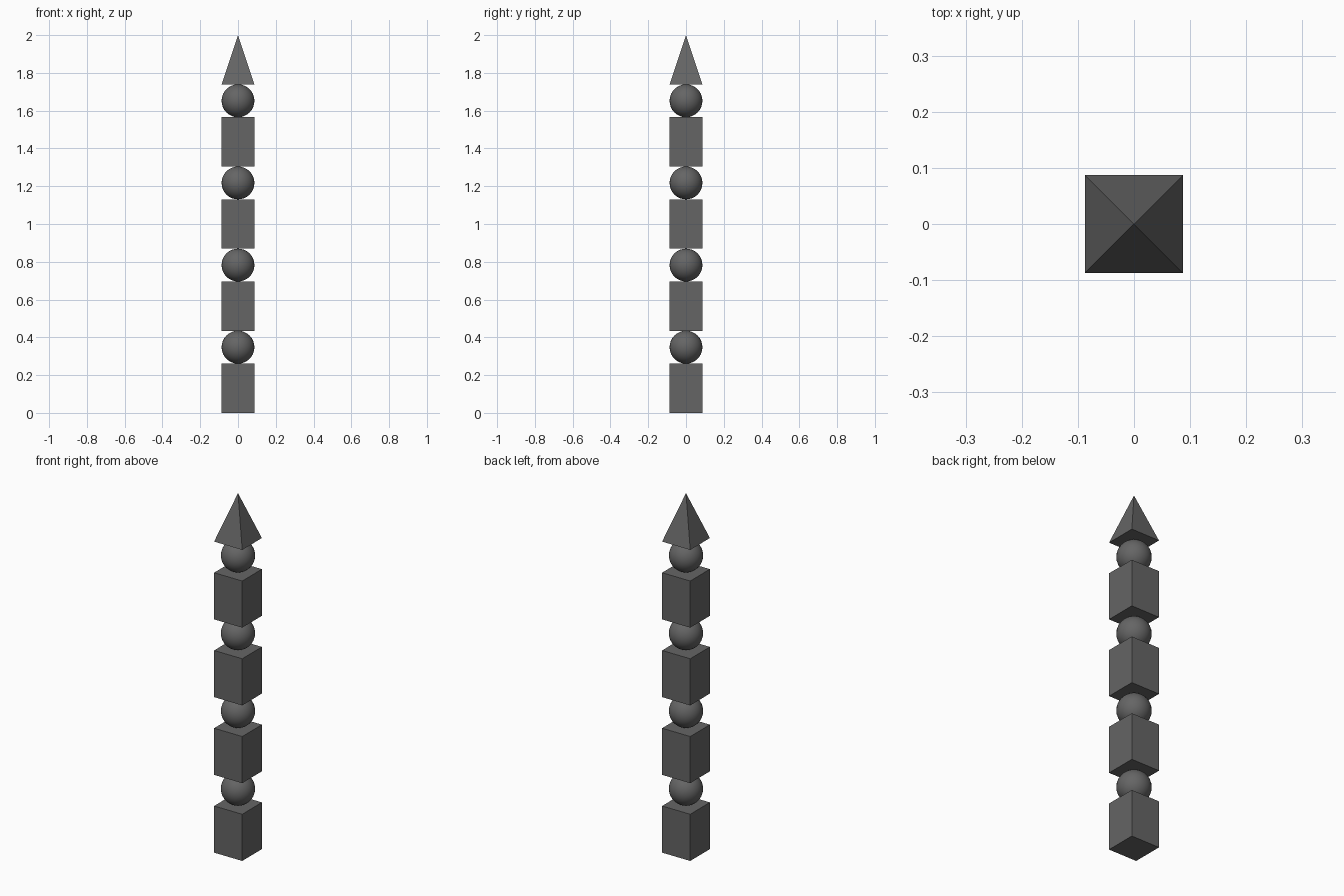
import bpy
import math

if "Cube" in bpy.data.objects:
    bpy.data.objects.remove(bpy.data.objects["Cube"])

U = 2 / 11.5          # width of every part
BLOCK_H = 1.5 * U     # block and spire height
PITCH = BLOCK_H + U   # one block plus one ball

grey = bpy.data.materials.new("dark grey")
grey.diffuse_color = (0.13, 0.13, 0.13, 1)
grey.use_nodes = True
grey.node_tree.nodes["Principled BSDF"].inputs["Base Color"].default_value = grey.diffuse_color


def finish(name):
    ob = bpy.context.object
    ob.name = name
    ob.data.materials.append(grey)
    return ob


# Alternating blocks and balls
for i in range(4):
    z = i * PITCH
    bpy.ops.mesh.primitive_cube_add(size=1, location=(0, 0, z + BLOCK_H / 2))
    finish(f"block_{i + 1}").scale = (U, U, BLOCK_H)

    bpy.ops.mesh.primitive_uv_sphere_add(segments=32, ring_count=16, radius=U / 2,
                                         location=(0, 0, z + BLOCK_H + U / 2))
    bpy.ops.object.shade_smooth()
    finish(f"ball_{i + 1}")

# Pyramid spire, sides square to the axes
bpy.ops.mesh.primitive_cone_add(vertices=4, radius1=U / math.sqrt(2), radius2=0, depth=BLOCK_H,
                                location=(0, 0, 4 * PITCH + BLOCK_H / 2),
                                rotation=(0, 0, math.pi / 4))
finish("spire")
